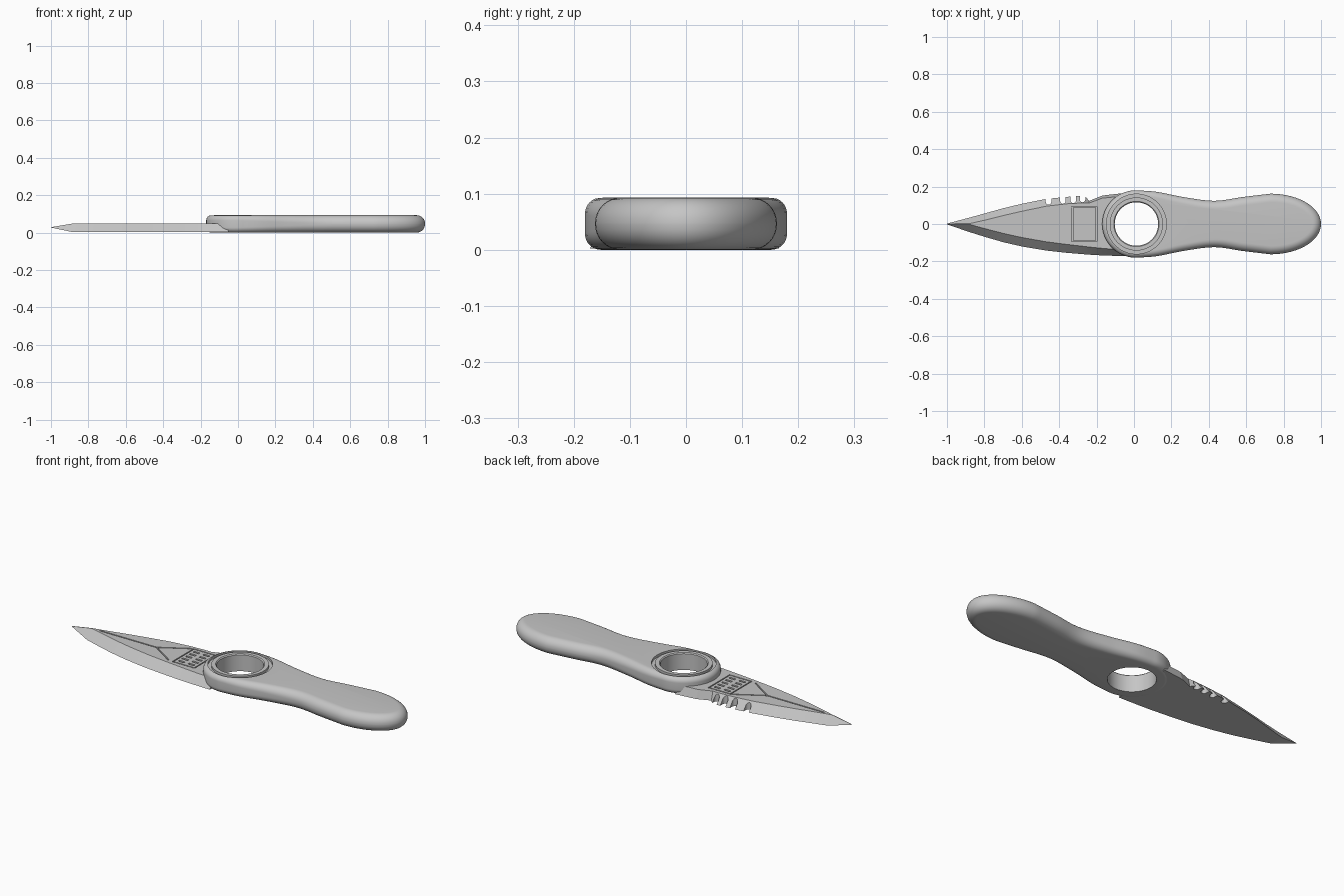
import bpy, bmesh, math
from mathutils import Vector

cube = bpy.data.objects.get("Cube")
if cube:
    bpy.data.objects.remove(cube)

grey = bpy.data.materials.new("steel_grey")
grey.use_nodes = True
TONE = (0.56, 0.56, 0.56, 1)
grey.diffuse_color = TONE
grey.node_tree.nodes["Principled BSDF"].inputs["Base Color"].default_value = TONE

BORE = Vector((0.013, 0, 0))
cutters = []


def finish(name, bm):
    bmesh.ops.recalc_face_normals(bm, faces=bm.faces)
    mesh = bpy.data.meshes.new(name)
    bm.to_mesh(mesh)
    bm.free()
    mesh.materials.append(grey)
    obj = bpy.data.objects.new(name, mesh)
    bpy.context.collection.objects.link(obj)
    return obj


def loft(bm, rings, closed=False):
    """Skin equal-length point rings, capped or joined end to start."""
    rows = [[bm.verts.new(p) for p in ring] for ring in rings]
    n = len(rows[0])
    pairs = list(zip(rows, rows[1:])) + ([(rows[-1], rows[0])] if closed else [])
    for a, b in pairs:
        for i in range(n):
            j = (i + 1) % n
            bm.faces.new((a[i], a[j], b[j], b[i]))
    if not closed:
        bm.faces.new(rows[0])
        bm.faces.new(rows[-1])


def lathe(name, profile, closed, steps=72):
    """Turn an (r, z) profile round the bore axis."""
    bm = bmesh.new()
    turn = [2 * math.pi * k / steps for k in range(steps)]
    loft(bm, [[BORE + Vector((r * math.cos(a), r * math.sin(a), z)) for a in turn]
              for r, z in profile], closed)
    return finish(name, bm)


def cut(obj, cutter):
    """Subtract the cutter from the part at once."""
    cutter.hide_render = True
    cutters.append(cutter)
    mod = obj.modifiers.new(cutter.name, 'BOOLEAN')
    mod.operation = 'DIFFERENCE'
    mod.solver = 'EXACT'
    mod.object = cutter
    bpy.context.view_layer.objects.active = obj
    bpy.ops.object.modifier_apply(modifier=mod.name)


def box(bm, a, b, width, z0, z1):
    """Bar between two plan points."""
    a, b = Vector(a), Vector(b)
    d = (b - a).normalized() * width / 2
    s = Vector((-d.y, d.x))
    plan = [a - d - s, b + d - s, b + d + s, a - d + s]
    loft(bm, [[(p.x, p.y, z) for p in plan] for z in (z0, z1)])


def spline(points, steps):
    """Smooth open curve through the points, without the last one."""
    pts = [Vector(p) for p in points]
    pts = [2 * pts[0] - pts[1]] + pts + [2 * pts[-1] - pts[-2]]
    out = []
    for p, q, r, s in zip(pts, pts[1:], pts[2:], pts[3:]):
        for k in range(steps):
            t = k / steps
            out.append(0.5 * (2 * q + (r - p) * t + (2 * p - 5 * q + 4 * r - s) * t * t
                              + (3 * q - p - 3 * r + s) * t ** 3))
    return out


# Handle: round front end, narrow waist, elliptical grip end
arc = [math.pi / 2 * k / 24 for k in range(25)]
upper = [Vector((0.01 - 0.18 * math.cos(a), 0.18 * math.sin(a))) for a in arc[:-1]]
upper += spline([(0.01, 0.18), (0.12, 0.172), (0.27, 0.143), (0.43, 0.124),
                 (0.58, 0.144), (0.73, 0.162)], 8)
upper += [Vector((0.73 + 0.27 * math.sin(a), 0.162 * math.cos(a))) for a in arc]
outline = upper + [Vector((p.x, -p.y)) for p in reversed(upper[1:-1])]
HEIGHT = 0.093


def inset(side, up, top):
    """Outline ring on the rounded edge, rounder toward the grip."""
    ring = []
    for i, p in enumerate(outline):
        t = (outline[(i + 1) % len(outline)] - outline[i - 1]).normalized()
        r = 0.028 + 0.017 * min(max(p.x / 0.5, 0), 1)
        z = HEIGHT - r * up if top else r * up
        ring.append((p.x + t.y * r * side, p.y - t.x * r * side, z))
    return ring


quarter = [math.pi / 2 * k / 8 for k in range(9)]
low = [inset(1 - math.sin(a), 1 - math.cos(a), False) for a in quarter]
high = [inset(1 - math.cos(a), 1 - math.sin(a), True) for a in quarter]
bm = bmesh.new()
loft(bm, low + high)
handle = finish("handle", bm)

# Finger bore with a chamfered lip, and a ring groove on top
bore = lathe("bore_cutter", [(0.116, -0.1), (0.116, 0.088), (0.121, HEIGHT), (0.121, 0.2)], False)
groove = lathe("groove_cutter", [(0.142, 0.08), (0.16, 0.08), (0.16, 0.12), (0.142, 0.12)], True)
cut(handle, bore)
cut(handle, groove)

# Blade: flat underside, bevelled top; x, lower edge, lower ridge, upper ridge, upper edge
stations = [(-1, -0.002, -0.001, 0.001, 0.002), (-0.88, -0.043, -0.002, 0.002, 0.034),
            (-0.8, -0.068, -0.024, 0.02, 0.056), (-0.7, -0.097, -0.05, 0.045, 0.084),
            (-0.6, -0.12, -0.072, 0.068, 0.108), (-0.47, -0.142, -0.095, 0.095, 0.134),
            (-0.36, -0.154, -0.109, 0.108, 0.145), (-0.265, -0.162, -0.12, 0.113, 0.152),
            (-0.24, -0.164, -0.123, 0.112, 0.124), (-0.17, -0.168, -0.13, 0.138, 0.152),
            (-0.05, -0.172, -0.14, 0.15, 0.166)]
TOP, BOTTOM, TIP = 0.049, 0.002, 0.027
rings = []
for x, lo, ridge_lo, ridge_hi, hi in stations:
    b, t = (BOTTOM, TOP) if x > -1 else (TIP, TIP + 0.002)
    rings.append([(x, lo, b), (x, ridge_lo, t), (x, ridge_hi, t), (x, hi, b)])
bm = bmesh.new()
loft(bm, rings)
blade = finish("blade", bm)
cut(blade, bore)

# Round-bottomed notches along the spine
bm = bmesh.new()
NOTCH = 0.015
bowl = [math.pi + math.pi * k / 8 for k in range(9)]
for x, floor in ((-0.457, 0.103), (-0.38, 0.108), (-0.325, 0.112), (-0.275, 0.116)):
    plan = [(x + NOTCH * math.cos(a), floor + NOTCH + NOTCH * math.sin(a)) for a in bowl]
    plan += [(x + NOTCH, 0.3), (x - NOTCH, 0.3)]
    loft(bm, [[(px, py, z) for px, py in plan] for z in (-0.05, 0.1)])
cut(blade, finish("notch_cutter", bm))

# Engraved centre line, forked at the rear
for i, end in enumerate([(-0.83, 0), (-0.36, -0.085), (-0.34, 0.088)]):
    bm = bmesh.new()
    box(bm, (-0.49, 0), end, 0.007, 0.042 - 0.0005 * i, 0.08)
    cut(blade, finish("line_cutter", bm))

# Engraved panel: frame with two columns of plain slots
bm = bmesh.new()
frame = []
for grow, z in ((0, 0.04), (0.006, 0.04), (0.006, 0.08), (0, 0.08)):
    x0, x1, y = -0.327 - grow, -0.203 + grow, 0.087 + grow
    frame.append([(x0, -y, z), (x1, -y, z), (x1, y, z), (x0, y, z)])
loft(bm, frame, True)
for x in (-0.295, -0.235):
    for k in range(5):
        y = -0.064 + 0.032 * k
        box(bm, (x - 0.012, y), (x + 0.012, y), 0.012, 0.042, 0.08)
cut(blade, finish("panel_cutter", bm))

for cutter in cutters:
    if cutter is not bore or cutters.index(cutter) == 0:
        cutter.hide_set(True)

# Smooth rounded surfaces, crisp edges
for obj, angle in ((handle, 30), (blade, 10)):
    bpy.ops.object.select_all(action='DESELECT')
    obj.select_set(True)
    bpy.context.view_layer.objects.active = obj
    bpy.ops.object.shade_smooth_by_angle(angle=math.radians(angle))
for cutter in set(cutters):
    bpy.data.objects.remove(cutter)
